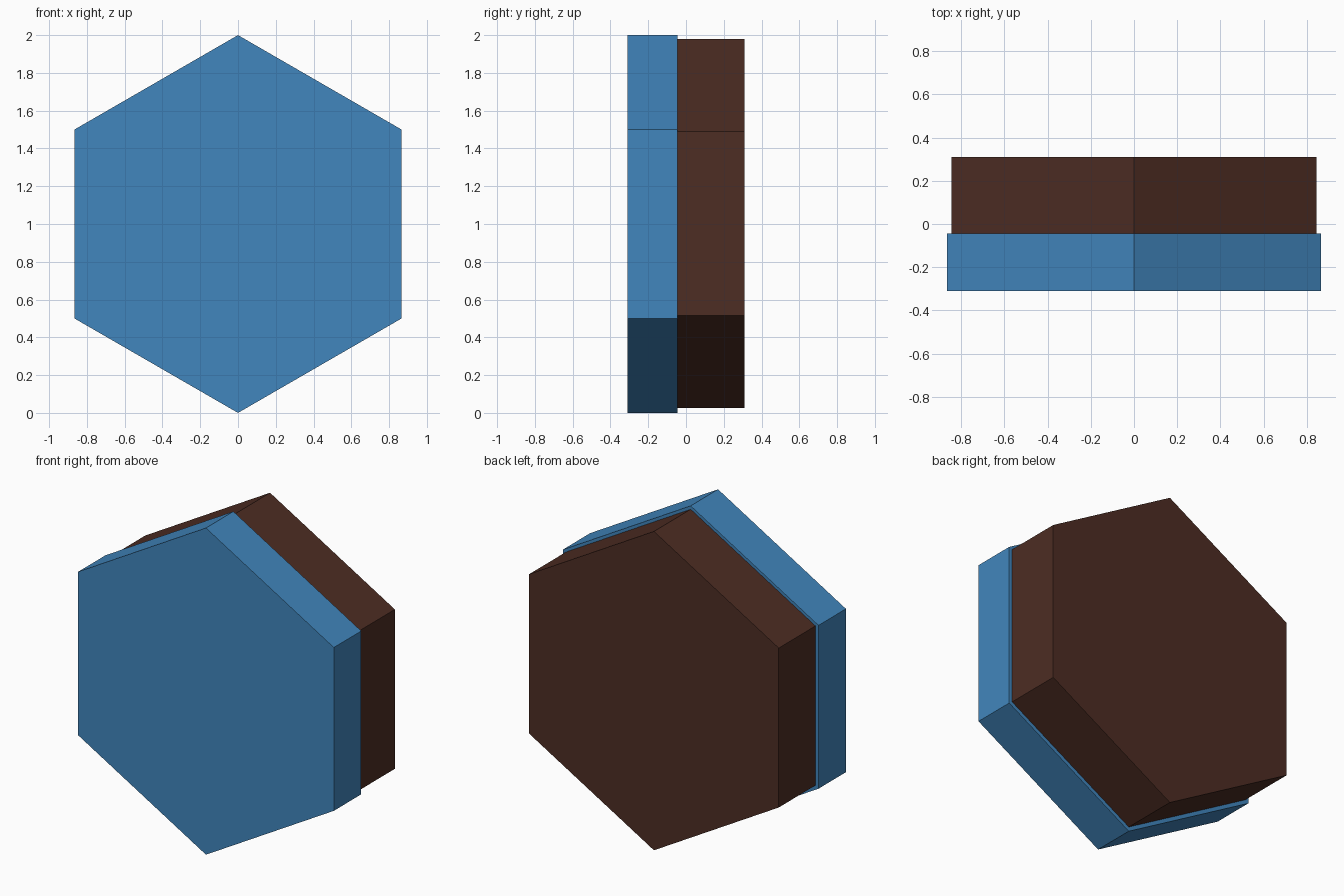
import bpy, math

if "Cube" in bpy.data.objects:
    bpy.data.objects.remove(bpy.data.objects["Cube"])


def material(name, rgb):
    m = bpy.data.materials.new(name)
    m.diffuse_color = (*rgb, 1.0)
    m.use_nodes = True
    m.node_tree.nodes["Principled BSDF"].inputs["Base Color"].default_value = m.diffuse_color
    return m


def hex_plate(name, radius, y_front, y_back, z, mat):
    """Six-sided prism lying along y, with a corner pointing straight up."""
    bpy.ops.mesh.primitive_cylinder_add(
        vertices=6, radius=radius, depth=y_back - y_front,
        location=(0, (y_front + y_back) / 2, z),
        rotation=(math.radians(90), 0, 0))
    plate = bpy.context.object
    plate.name = name
    plate.data.materials.append(mat)
    bpy.ops.object.transform_apply(location=False, rotation=True, scale=True)
    return plate


blue = material("blue", (0.053, 0.238, 0.509))
brown = material("dark brown", (0.075, 0.026, 0.017))

# Wider blue plate in front, slightly smaller brown block behind it
hex_plate("front_plate", 1.0, -0.31, -0.045, 1.0, blue)
hex_plate("back_block", 0.976, -0.045, 0.31, 1.003, brown)
